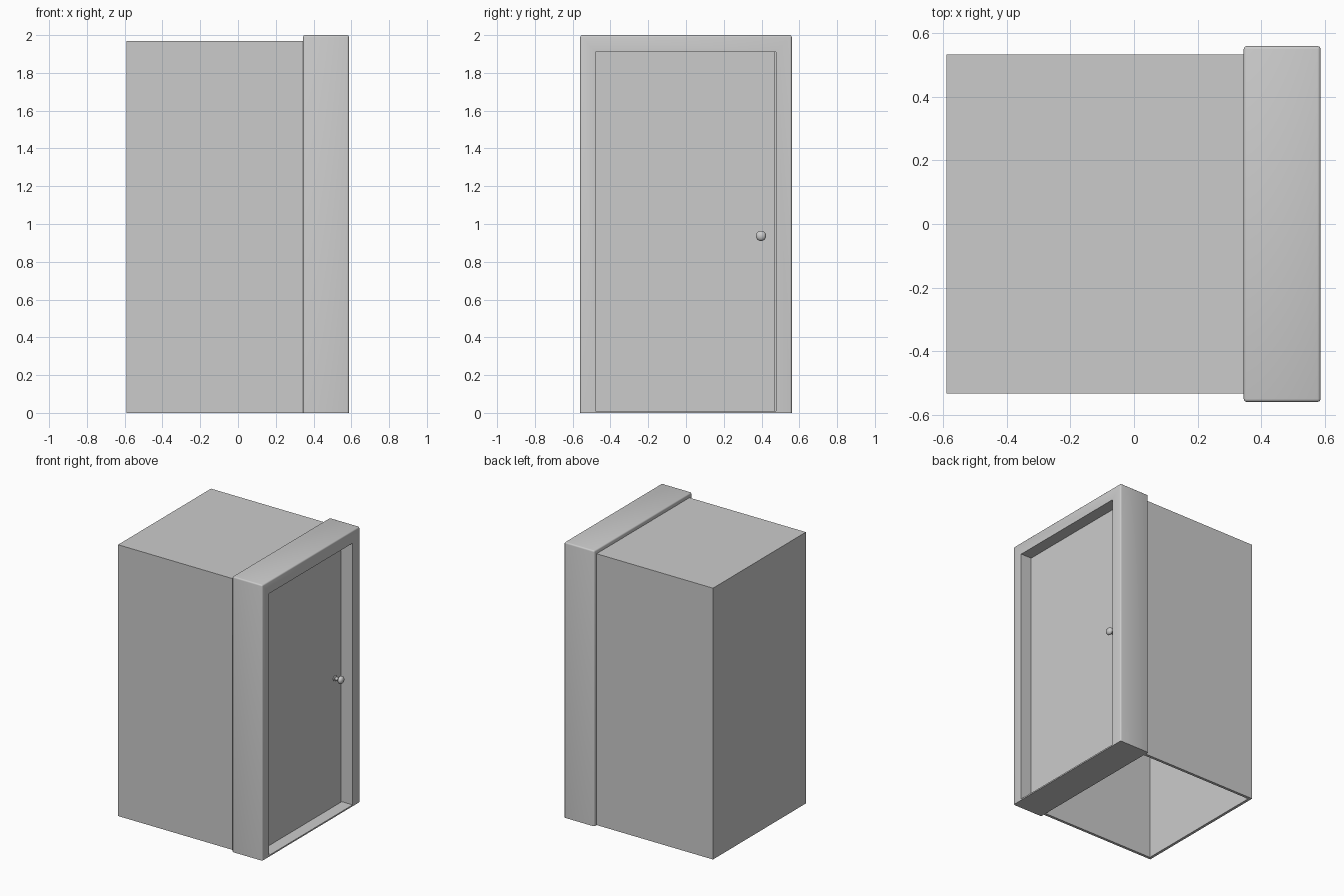
import bpy, bmesh, math
from mathutils import Matrix, Vector

if "Cube" in bpy.data.objects:
    bpy.data.objects.remove(bpy.data.objects["Cube"])


def finish(name, bm):
    bmesh.ops.recalc_face_normals(bm, faces=bm.faces[:])
    mesh = bpy.data.meshes.new(name)
    bm.to_mesh(mesh)
    bm.free()
    ob = bpy.data.objects.new(name, mesh)
    bpy.context.collection.objects.link(ob)
    return ob


def box_bm(lo, hi):
    lo, hi = Vector(lo), Vector(hi)
    size = hi - lo
    bm = bmesh.new()
    bmesh.ops.create_cube(bm, size=1, matrix=Matrix.Translation((lo + hi) / 2)
                          @ Matrix.Diagonal((*size, 1)))
    return bm


def smooth(ob):
    bpy.ops.object.select_all(action='DESELECT')
    bpy.context.view_layer.objects.active = ob
    ob.select_set(True)
    bpy.ops.object.shade_smooth_by_angle(angle=math.radians(35))


def cut(ob, lo, hi):
    cutter = finish("opening_cutter", box_bm(lo, hi))
    cutter.hide_render = True
    cutter.hide_viewport = True
    mod = ob.modifiers.new("opening", 'BOOLEAN')
    mod.object = cutter
    mod.solver = 'EXACT'
    bpy.ops.object.select_all(action='DESELECT')
    bpy.context.view_layer.objects.active = ob
    ob.select_set(True)
    bpy.ops.object.modifier_apply(modifier=mod.name)
    bpy.data.objects.remove(cutter)


# Hollow cabin, open underneath and towards the door frame
cabin = finish("cabin", box_bm((-0.59, -0.533, 0), (0.348, 0.533, 1.97)))
cut(cabin, (-0.57, -0.513, -0.1), (0.5, 0.513, 1.95))

# Door frame with softened outer edges, flat on the ground
bm = box_bm((0.345, -0.56, 0), (0.587, 0.56, 2.0))
edges = [e for e in bm.edges if max(v.co.z for v in e.verts) > 0.1]
bmesh.ops.bevel(bm, geom=edges, offset=0.01, segments=3, profile=0.5,
                affect='EDGES')
frame = finish("door_frame", bm)
cut(frame, (0.2, -0.48, 0.01), (0.7, 0.477, 1.91))
smooth(frame)

# Recessed door, with a narrow gap on the latch side
finish("door", box_bm((0.455, -0.48, 0.01), (0.5, 0.47, 1.91)))

# Lathed door knob: (distance out from door, radius)
profile = [(-0.005, 0), (-0.005, 0.02), (0.006, 0.02), (0.01, 0.012),
           (0.03, 0.012), (0.036, 0.021), (0.044, 0.027), (0.053, 0.027),
           (0.061, 0.022), (0.066, 0.013), (0.068, 0)]
bm = bmesh.new()
verts = [bm.verts.new((0.5 + d, r, 0)) for d, r in profile]
edges = [bm.edges.new(pair) for pair in zip(verts, verts[1:])]
bmesh.ops.spin(bm, geom=verts + edges, cent=(0, 0, 0), axis=(1, 0, 0),
               angle=math.tau, steps=24)
bmesh.ops.remove_doubles(bm, verts=bm.verts[:], dist=0.0002)
bmesh.ops.translate(bm, verts=bm.verts[:], vec=(0, 0.397, 0.937))
smooth(finish("door_knob", bm))
